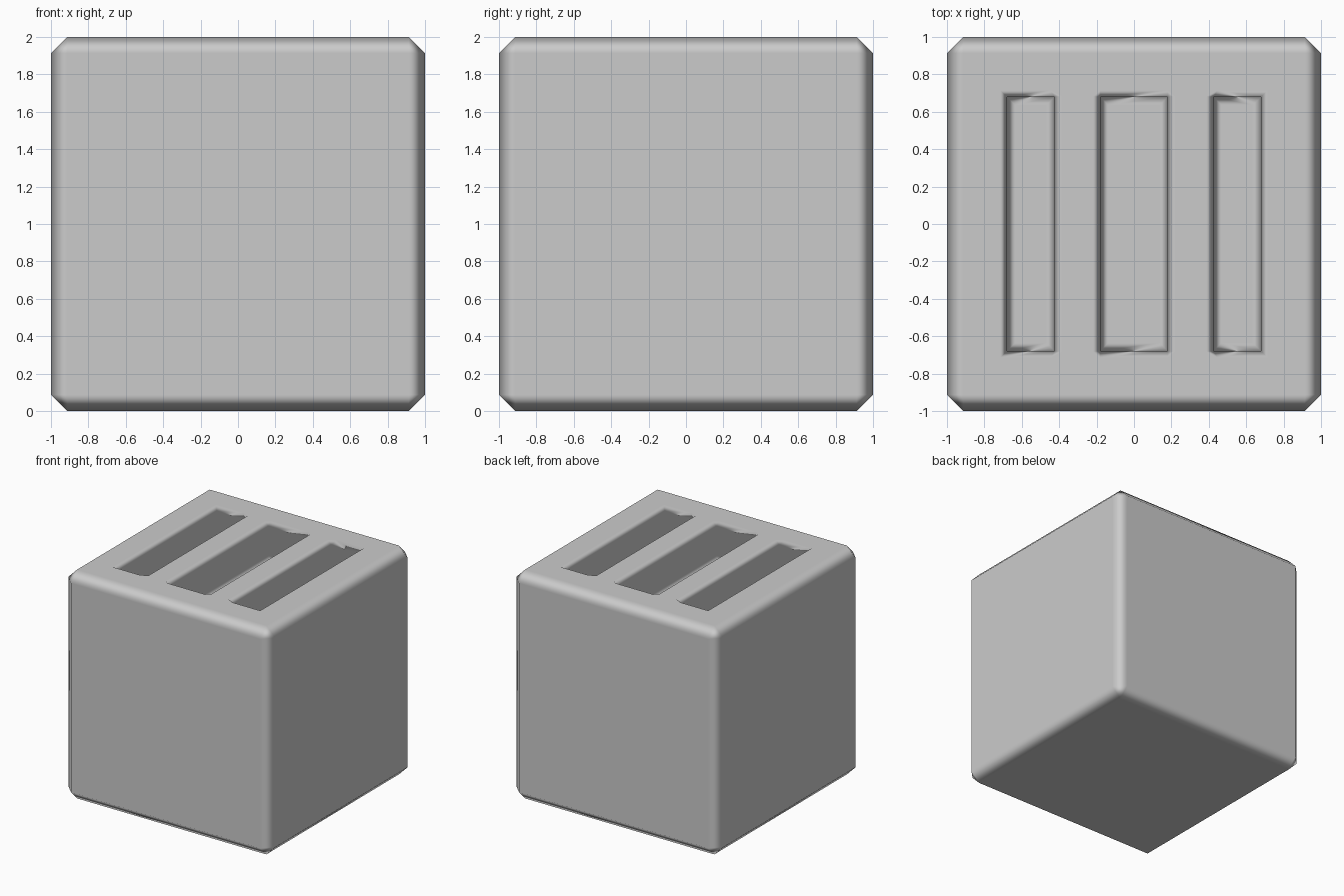
import bpy, bmesh

if "Cube" in bpy.data.objects:
    bpy.data.objects.remove(bpy.data.objects["Cube"])

RIM_Y, WALL_Y, FLOOR_Y = 0.715, 0.68, 0.635
RIM_Z, WALL_Z, LOW_Z, FLOOR_Z = 2.0, 1.96, 1.715, 1.67


def ring(x0, x1, y, cut_l=(0, 0), cut_r=(0, 0)):
    """Eight-point rectangle; each side may have its corners cut by (dx, dy)."""
    (lx, ly), (rx, ry) = cut_l, cut_r
    return [(x0, -y + ly), (x0 + lx, -y), (x1 - rx, -y), (x1, -y + ry),
            (x1, y - ry), (x1 - rx, y), (x0 + lx, y), (x0, y - ly)]


def add_slot(bm, rim, wall, floor, flip=1):
    """Closed slot volume lofted from above the rim down to the floor."""
    levels = [(rim, 2.1), (rim, RIM_Z), (wall, WALL_Z), (wall, LOW_Z), (floor, FLOOR_Z)]
    loops = [[bm.verts.new((x * flip, y, z)) for x, y in pts] for pts, z in levels]
    for a, b in zip(loops, loops[1:]):
        for i in range(8):
            j = (i + 1) % 8
            bm.faces.new((a[i], a[j], b[j], b[i]))
    bm.faces.new(loops[0])
    bm.faces.new(loops[-1])


# Slot cutter: one centre slot and a mirrored pair of narrower side slots
bm = bmesh.new()
add_slot(bm, ring(-0.22, 0.22, RIM_Y, (0.04, 0.033), (0.04, 0.033)),
         ring(-0.18, 0.18, WALL_Y), ring(-0.138, 0.138, FLOOR_Y))
for side in (1, -1):
    add_slot(bm, ring(-0.715, -0.386, RIM_Y, (0, 0), (0.06, 0.033)),
             ring(-0.68, -0.425, WALL_Y), ring(-0.634, -0.468, FLOOR_Y), side)
bmesh.ops.remove_doubles(bm, verts=bm.verts, dist=0.0005)
bmesh.ops.recalc_face_normals(bm, faces=bm.faces)
mesh = bpy.data.meshes.new("slot_cutter")
bm.to_mesh(mesh)
bm.free()
cutter = bpy.data.objects.new("slot_cutter", mesh)
bpy.context.collection.objects.link(cutter)
cutter.hide_render = True
cutter.display_type = 'WIRE'

# Block body with chamfered edges
bpy.ops.mesh.primitive_cube_add(size=2, location=(0, 0, 1))
body = bpy.context.object
body.name = "slotted_block"
bpy.ops.object.shade_smooth()
bevel = body.modifiers.new("edge_chamfer", 'BEVEL')
bevel.width = 0.087
bevel.segments = 1
bevel.limit_method = 'NONE'

# Cut the slots, then keep the large faces flat in shading
cut = body.modifiers.new("slots", 'BOOLEAN')
cut.operation = 'DIFFERENCE'
cut.solver = 'EXACT'
cut.object = cutter
body.modifiers.new("flat_faces", 'WEIGHTED_NORMAL').weight = 100
cutter.hide_set(True)
